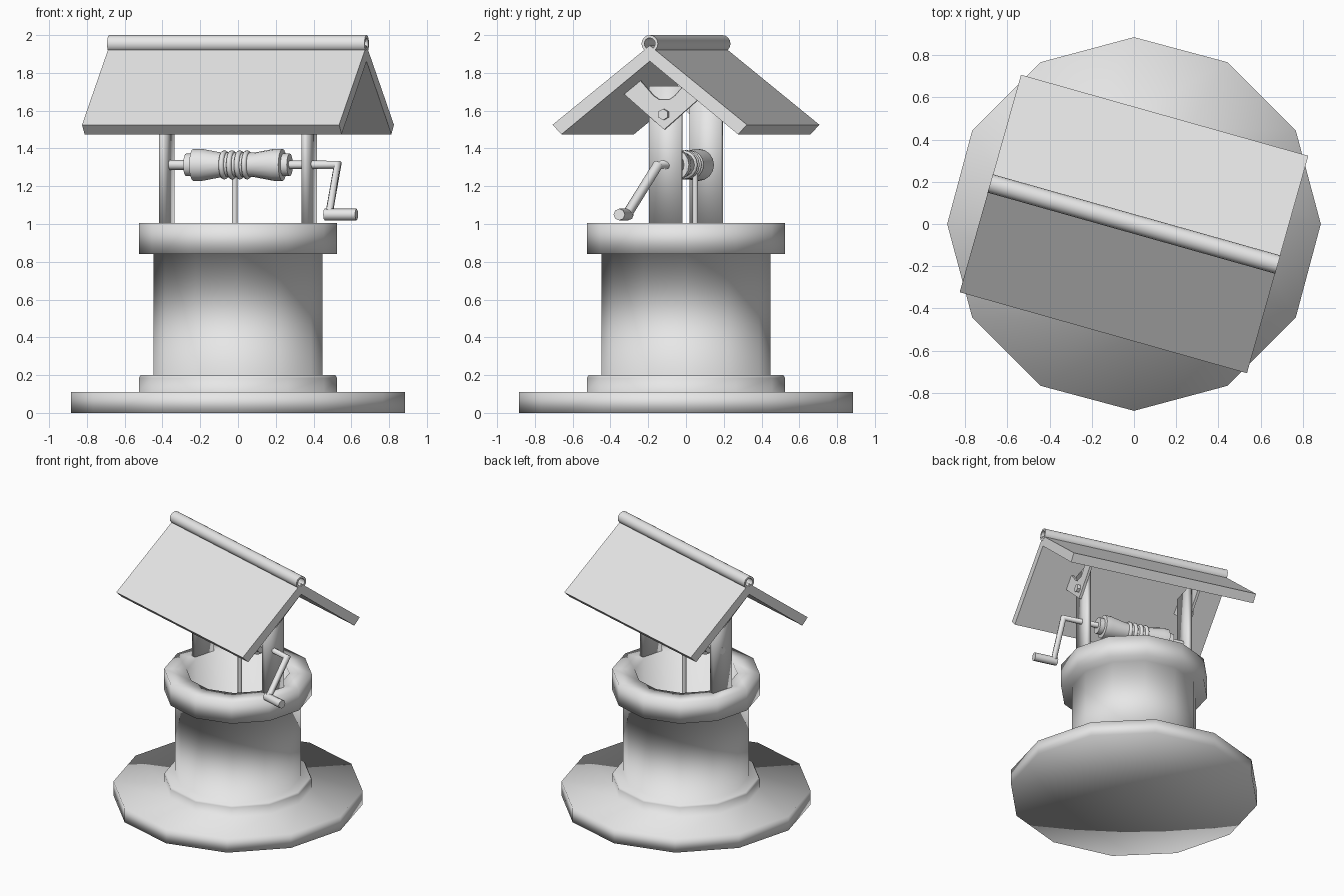
import bpy, bmesh, math
from mathutils import Matrix, Vector

cube = bpy.data.objects.get("Cube")
if cube:
    bpy.data.objects.remove(cube, do_unlink=True)

GREY = (0.8, 0.8, 0.8, 1)
grey = bpy.data.materials.new("plain grey")
grey.use_nodes = True
grey.diffuse_color = GREY
grey.node_tree.nodes["Principled BSDF"].inputs["Base Color"].default_value = GREY

TURN = Matrix.Rotation(math.radians(-15.75), 4, 'Z')  # upper works sit at an angle
AXLE_Z = 1.313


def finish(name, bm, angle=None, matrix=TURN):
    """Turn a bmesh into an object; angle None smooths everything, 0 keeps it flat."""
    bmesh.ops.remove_doubles(bm, verts=bm.verts, dist=0.0001)
    bmesh.ops.recalc_face_normals(bm, faces=bm.faces)
    mesh = bpy.data.meshes.new(name)
    bm.to_mesh(mesh)
    bm.free()
    mesh.materials.append(grey)
    obj = bpy.data.objects.new(name, mesh)
    bpy.context.collection.objects.link(obj)
    obj.matrix_world = matrix
    if angle != 0:
        bpy.ops.object.select_all(action='DESELECT')
        obj.select_set(True)
        bpy.context.view_layer.objects.active = obj
        if angle is None:
            bpy.ops.object.shade_smooth()
        else:
            bpy.ops.object.shade_smooth_by_angle(angle=math.radians(angle))
    return obj


def lathe(name, profile, sides, angle=None, matrix=TURN, closed=False):
    """Spin (radius, height) points around the local z axis."""
    bm = bmesh.new()
    pts = profile + profile[:1] if closed else profile
    verts = [bm.verts.new((r, 0, z)) for r, z in pts]
    edges = [bm.edges.new(pair) for pair in zip(verts, verts[1:])]
    bmesh.ops.spin(bm, geom=verts + edges, cent=(0, 0, 0), axis=(0, 0, 1),
                   angle=math.tau, steps=sides, use_merge=True)
    return finish(name, bm, angle, matrix)


def extrude_x(name, outline, x0, x1, angle=0):
    """Extrude a (y, z) outline along x."""
    bm = bmesh.new()
    face = bm.faces.new([bm.verts.new((x0, y, z)) for y, z in outline])
    new = bmesh.ops.extrude_face_region(bm, geom=[face])["geom"]
    bmesh.ops.translate(bm, vec=(x1 - x0, 0, 0),
                        verts=[v for v in new if isinstance(v, bmesh.types.BMVert)])
    return finish(name, bm, angle)


def along_x(x=0, z=0, y=0):
    """Place a lathed part so that its axis runs along the ridge direction."""
    return TURN @ Matrix.Translation((x, y, z)) @ Matrix.Rotation(math.pi / 2, 4, 'Y')


def pipe(name, points, radius):
    """Sweep a round section along a path with mitred corners."""
    curve = bpy.data.curves.new(name, 'CURVE')
    curve.dimensions = '3D'
    curve.bevel_depth = radius
    curve.bevel_resolution = 2
    curve.use_fill_caps = True
    spline = curve.splines.new('POLY')
    spline.points.add(len(points) - 1)
    for p, co in zip(spline.points, points):
        p.co = (*co, 1)
    curve.materials.append(grey)
    obj = bpy.data.objects.new(name, curve)
    bpy.context.collection.objects.link(obj)
    obj.matrix_world = TURN


# Stone base, shaft and rim in one turned piece
lathe("well_stonework", [
    (0, 0), (0.885, 0), (0.885, 0.11), (0.525, 0.11), (0.525, 0.185), (0.515, 0.2),
    (0.447, 0.2), (0.447, 0.84), (0.525, 0.84), (0.525, 1.005), (0.364, 1.005),
    (0.364, 0.12), (0, 0.12)], 12, matrix=Matrix())

# Roof slabs joined at the ridge, with a hollow ridge tube
half = [(0.535, 1.525), (0.485, 1.475)]
extrude_x("roof", [(0, 1.945)] + half + [(0, 1.862)] +
          [(-y, z) for y, z in reversed(half)], -0.707, 0.707)
lathe("ridge_tube", [(0.045, -0.708), (0.045, 0.708), (0.03, 0.708), (0.03, -0.708)],
      16, 40, along_x(z=1.955), closed=True)

# Posts, roof brackets and bolts on both ends
bracket = [(0, 1.5), (0.235, 1.7), (0.145, 1.775), (0.06, 1.68), (0.03, 1.66)]
bracket += [(-y, z) for y, z in reversed(bracket[1:])]
for side, label in ((1, "left"), (-1, "right")):
    extrude_x(label + "_post", [(-0.0875, 1.0), (0.0875, 1.0), (0.0875, 1.73), (-0.0875, 1.73)],
              side * 0.375, side * 0.409, None)
    extrude_x(label + "_bracket", bracket, side * 0.409, side * 0.427)
    lathe(label + "_bolt", [(0, -0.015), (0.03, -0.015), (0.03, 0.015), (0, 0.015)],
          6, 0, along_x(side * 0.435, 1.58))

# Winding drum with end collars
end = [(0.06, 0.285), (0.06, 0.25), (0.085, 0.245), (0.085, 0.2), (0.065, 0.09)]
lathe("winding_drum", [(0, 0.285)] + end + [(r, -x) for r, x in reversed(end)] + [(0, -0.285)],
      16, 40, along_x(z=AXLE_Z))

# Rope coils and the hanging rope
for i, x in enumerate((-0.075, -0.033, 0.01, 0.05)):
    ring = [(0.063 + 0.015 * math.cos(a), 0.015 * math.sin(a))
            for a in (math.tau * k / 8 for k in range(8))]
    lathe(f"rope_coil_{i + 1}", ring, 16, None, along_x(x, AXLE_Z), closed=True)
pipe("hanging_rope", [(-0.03, 0.042, 0.3), (-0.03, 0.042, AXLE_Z)], 0.016)

# Axle running into the crank arm and handle
pipe("axle_and_crank_arm", [(-0.41, 0, AXLE_Z), (0.548, 0, AXLE_Z),
                            (0.548, -0.17, 1.05), (0.69, -0.17, 1.05)], 0.027)
pipe("crank_handle", [(0.525, -0.17, 1.05), (0.7, -0.17, 1.05)], 0.031)
